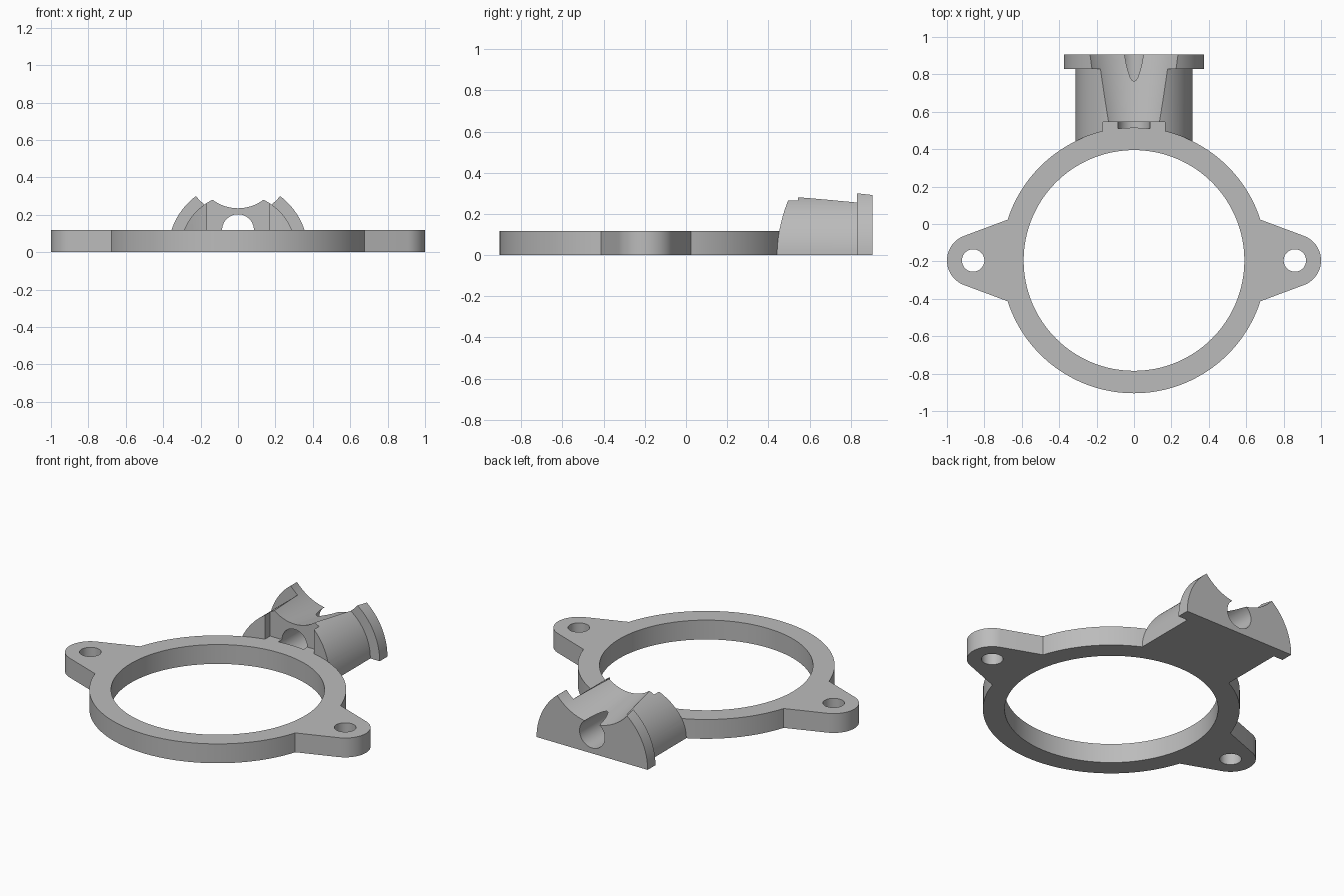
import bpy, bmesh, math
from mathutils import Vector

if "Cube" in bpy.data.objects:
    bpy.data.objects.remove(bpy.data.objects["Cube"])

H = 0.118            # plate thickness
CY = -0.195          # ring centre in y
R_OUT, R_IN = 0.71, 0.59

grey = bpy.data.materials.new("plain grey")
grey.diffuse_color = (0.50, 0.50, 0.50, 1)
grey.use_nodes = True
grey.node_tree.nodes["Principled BSDF"].inputs["Base Color"].default_value = grey.diffuse_color


def loft(name, bottom, top):
    """Closed solid between two matching outlines of 3D points."""
    bm = bmesh.new()
    a = [bm.verts.new(p) for p in bottom]
    b = [bm.verts.new(p) for p in top]
    n = len(a)
    bm.faces.new(a)
    bm.faces.new(b)
    for i in range(n):
        j = (i + 1) % n
        bm.faces.new((a[i], a[j], b[j], b[i]))
    bmesh.ops.recalc_face_normals(bm, faces=bm.faces)
    me = bpy.data.meshes.new(name)
    bm.to_mesh(me)
    bm.free()
    me.materials.append(grey)
    ob = bpy.data.objects.new(name, me)
    bpy.context.collection.objects.link(ob)
    return ob


def arc(cx, cy, r, a0, a1, n):
    return [(cx + r * math.cos(a0 + (a1 - a0) * i / n),
             cy + r * math.sin(a0 + (a1 - a0) * i / n)) for i in range(n + 1)]


def circle(cx, cy, r, n):
    return arc(cx, cy, r, 0, math.tau, n)[:-1]


def upright(name, pts, z0, z1):
    return loft(name, [(x, y, z0) for x, y in pts], [(x, y, z1) for x, y in pts])


def along_y(name, pts, y0, y1, pts2=None):
    return loft(name, [(x, y0, z) for x, z in pts], [(x, y1, z) for x, z in pts2 or pts])


def combine(ob, other, operation):
    """Apply a boolean and remove the second solid."""
    mod = ob.modifiers.new("bool", 'BOOLEAN')
    mod.operation, mod.solver, mod.object = operation, 'EXACT', other
    bpy.ops.object.select_all(action='DESELECT')
    bpy.context.view_layer.objects.active = ob
    ob.select_set(True)
    bpy.ops.object.modifier_apply(modifier=mod.name)
    bpy.data.objects.remove(other, do_unlink=True)


# Flange plate outline: ring with two tapered, rounded ears
a_ring = math.atan2(0.218, 0.675)       # where the ears meet the ring
a_ear = math.radians(70)                # tangent point on the ear end
ear_r = arc(0.86, CY, 0.14, -a_ear, a_ear, 28)
ear_l = [(-x, 2 * CY - y) for x, y in ear_r]
outline = (ear_r + arc(0, CY, R_OUT, a_ring, math.pi - a_ring, 64)
           + ear_l + arc(0, CY, R_OUT, math.pi + a_ring, math.tau - a_ring, 64))
plate = upright("mounting_flange", outline, 0, H)

# Half-round spout with a collar at its back end
spout = along_y("spout", arc(0, 0, 0.312, 0, math.pi, 64), 0.42, 0.86)
collar = along_y("collar", arc(0, 0, 0.375, 0, math.pi, 64), 0.83, 0.905)
combine(spout, collar, 'UNION')

# Clear the spout above the ring, and the square notch in front of it
combine(spout, upright("ring_clearance", circle(0, CY, R_OUT, 128), H, 0.6), 'DIFFERENCE')
notch = [(-0.165, 0.3), (0.165, 0.3), (0.165, 0.545), (-0.165, 0.545)]
combine(spout, upright("notch", notch, H, 0.6), 'DIFFERENCE')

# Tapered saddle scooped out of the top
y0, y1 = 0.40, 1.0


def saddle(y):
    t = (y - 0.545) / 0.285
    return circle(0, 0.46 + 0.023 * t, 0.225 + 0.065 * t, 96)


combine(spout, along_y("saddle", saddle(y0), y1=y1, y0=y0, pts2=saddle(y1)), 'DIFFERENCE')

# Round bore through the spout; the ring closes its front end
combine(spout, along_y("bore", circle(0, H, 0.085, 48), 0.35, 1.0), 'DIFFERENCE')
combine(plate, upright("ring_hole", circle(0, CY, R_IN, 128), -0.1, 0.3), 'DIFFERENCE')
combine(plate, spout, 'UNION')

# Bolt holes in the ears
for s in (-1, 1):
    combine(plate, upright("bolt_hole", circle(s * 0.86, CY, 0.06, 40), -0.1, 0.3), 'DIFFERENCE')

bpy.ops.object.select_all(action='DESELECT')
plate.select_set(True)
bpy.context.view_layer.objects.active = plate
bpy.ops.object.shade_smooth_by_angle(angle=math.radians(20))
